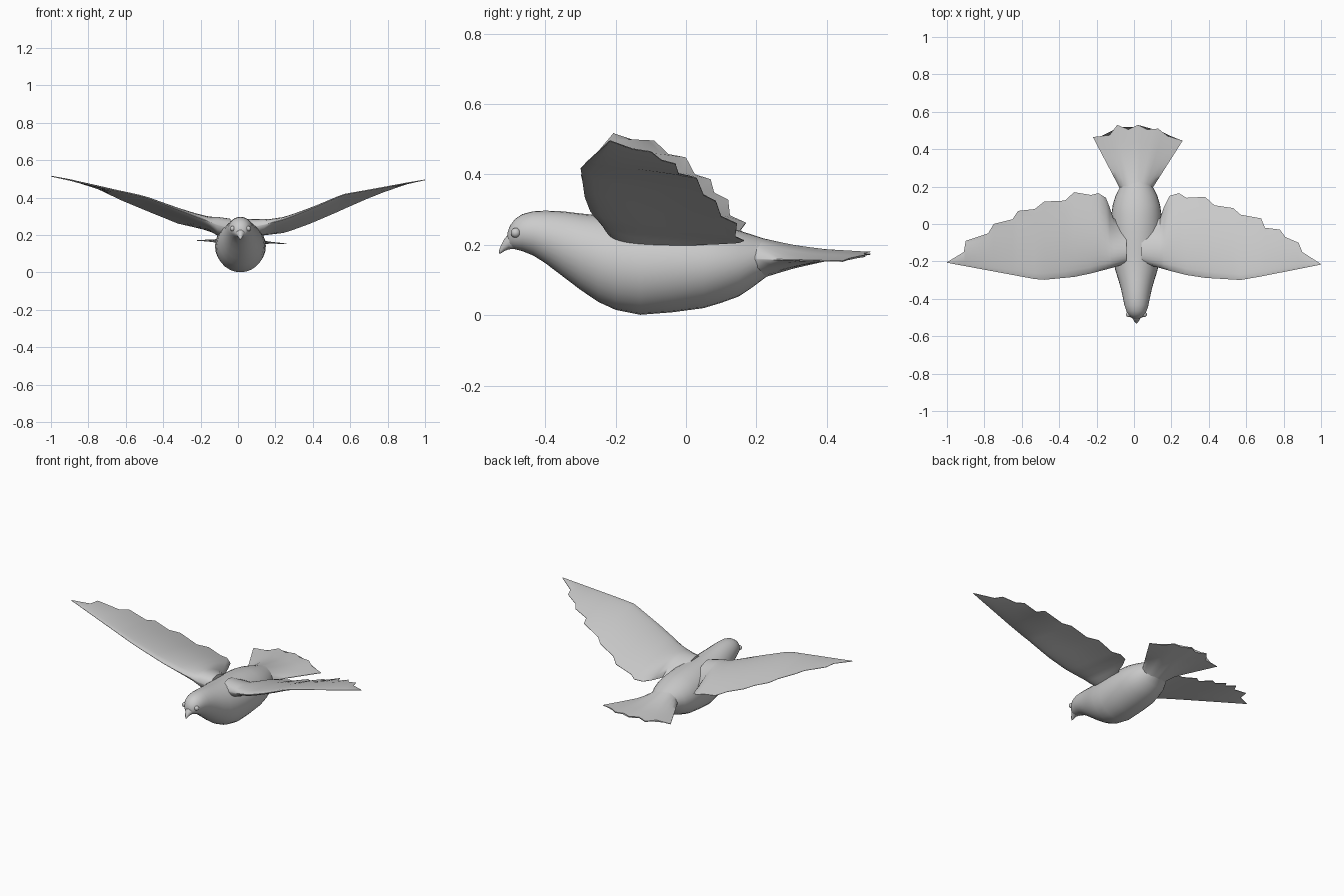
import bpy, bmesh, math
from mathutils import Vector


def interp(table, x):
    if x <= table[0][0]:
        return table[0][1]
    for (x0, v0), (x1, v1) in zip(table, table[1:]):
        if x <= x1:
            return v0 + (v1 - v0) * (x - x0) / (x1 - x0)
    return table[-1][1]


def loft(name, rings, angle=50):
    bm = bmesh.new()
    rows = [[bm.verts.new(p) for p in r] for r in rings]
    n = len(rows[0])
    for a, b in zip(rows, rows[1:]):
        for i in range(n):
            j = (i + 1) % n
            bm.faces.new((a[i], a[j], b[j], b[i]))
    bm.faces.new(rows[0])
    bm.faces.new(rows[-1])
    bmesh.ops.recalc_face_normals(bm, faces=bm.faces)
    me = bpy.data.meshes.new(name)
    bm.to_mesh(me)
    bm.free()
    ob = bpy.data.objects.new(name, me)
    bpy.context.collection.objects.link(ob)
    smooth(ob, angle)
    return ob


def smooth(ob, angle):
    bpy.ops.object.select_all(action='DESELECT')
    ob.select_set(True)
    bpy.context.view_layer.objects.active = ob
    bpy.ops.object.shade_smooth_by_angle(angle=math.radians(angle))


def oval(y, top, bottom, half, cx=0.013, n=28):
    cz, h = (top + bottom) / 2, (top - bottom) / 2
    return [(cx + half * math.cos(2 * math.pi * i / n), y,
             cz + h * math.sin(2 * math.pi * i / n)) for i in range(n)]


# Body and head: (y, top, bottom, half width)
body = [(-0.507, 0.235, 0.205, 0.012), (-0.500, 0.255, 0.193, 0.03),
        (-0.485, 0.274, 0.187, 0.044), (-0.465, 0.287, 0.182, 0.054),
        (-0.435, 0.295, 0.17, 0.064), (-0.40, 0.297, 0.148, 0.071),
        (-0.35, 0.295, 0.11, 0.082), (-0.30, 0.289, 0.072, 0.096),
        (-0.25, 0.284, 0.038, 0.112), (-0.20, 0.28, 0.015, 0.124),
        (-0.13, 0.277, 0.001, 0.132), (-0.04, 0.274, 0.008, 0.136),
        (0.05, 0.265, 0.02, 0.134), (0.10, 0.255, 0.035, 0.127),
        (0.15, 0.241, 0.053, 0.112), (0.19, 0.228, 0.08, 0.092),
        (0.23, 0.215, 0.11, 0.07), (0.29, 0.2, 0.13, 0.04)]
loft("body", [oval(*s) for s in body])

# Hooked beak
beak = [(-0.488, 0.242, 0.188, 0.03), (-0.505, 0.23, 0.187, 0.021),
        (-0.518, 0.214, 0.181, 0.013), (-0.527, 0.195, 0.175, 0.007),
        (-0.531, 0.184, 0.175, 0.002)]
loft("beak", [oval(*s, n=12) for s in beak])

# Eyes
for side, label in ((-1, "left"), (1, "right")):
    bpy.ops.mesh.primitive_uv_sphere_add(segments=16, ring_count=10, radius=0.014,
                                         location=(0.013 + side * 0.042, -0.484, 0.234))
    bpy.context.object.name = label + "_eye"
    smooth(bpy.context.object, 60)

# Fanned tail with a notched end
tip = [(-0.22, 0.465), (-0.13, 0.475), (-0.09, 0.53), (-0.03, 0.505), (0.02, 0.53),
       (0.07, 0.505), (0.13, 0.51), (0.18, 0.47), (0.26, 0.445)]
thick = [(0, 0.07), (0.15, 0.053), (0.35, 0.034), (0.6, 0.017), (1, 0.002)]
rings = []
for k in range(9):
    v = k / 8
    upper, lower = [], []
    for i in range(17):
        s = -1 + i / 8
        t = i / 2
        a, b = tip[int(t)], tip[min(int(t) + 1, 8)]
        end = Vector(a).lerp(Vector(b), t - int(t))
        p = Vector((0.01 + 0.075 * s, 0.17)).lerp(end, v)
        z = 0.16 + 0.016 * v - v * (0.014 * s * s + 0.009 * s)
        h = interp(thick, v) * max(0, 1 - s * s) ** (0.5 + v) + 0.0015
        upper.append((p.x, p.y, z + h))
        lower.append((p.x, p.y, z - h))
    rings.append(upper + lower[::-1])
loft("tail", rings, 40)

# Wings: trailing edge as (x, y), other tables run along the span
wing_thick = [(0.04, 0.11), (0.11, 0.095), (0.16, 0.06), (0.25, 0.042),
              (0.4, 0.028), (0.7, 0.012), (1, 0.002)]


def wing(name, side, trail, lead_y, lead_z, trail_z):
    rings = []
    m = 12
    for x, ty in trail:
        ly, lz, tz = interp(lead_y, x), interp(lead_z, x), interp(trail_z, x)
        t = interp(wing_thick, x)
        upper, lower = [], []
        for i in range(m + 1):
            u = (i / m) ** 1.4
            z = lz + (tz - lz) * u + 0.012 * math.sin(math.pi * u) * (1 - x)
            h = 0.5 * t * math.sqrt(u) * (1 - u) / 0.385 + 0.0012
            y = ly + (ty - ly) * u
            upper.append((side * x, y, z + h))
            lower.append((side * x, y, z - h))
        rings.append(upper + lower[::-1])
    loft(name, rings, 40)


wing("left_wing", -1,
     [(0.04, 0.0), (0.11, 0.03), (0.13, 0.09), (0.15, 0.14), (0.19, 0.165),
      (0.23, 0.155), (0.32, 0.17), (0.37, 0.125), (0.48, 0.12), (0.53, 0.08),
      (0.62, 0.07), (0.65, 0.025), (0.75, 0.0), (0.78, -0.05), (0.90, -0.09),
      (0.91, -0.15), (1.0, -0.204)],
     [(0.04, -0.21), (0.1, -0.23), (0.29, -0.28), (0.5, -0.30), (1, -0.207)],
     [(0.04, 0.235), (0.1, 0.25), (0.29, 0.325), (0.5, 0.405), (1, 0.515)],
     [(0.04, 0.19), (0.12, 0.21), (0.2, 0.235), (0.32, 0.262), (0.5, 0.335),
      (0.62, 0.385), (0.75, 0.447), (0.9, 0.495), (1, 0.515)])

wing("right_wing", 1,
     [(0.04, 0.0), (0.14, 0.03), (0.16, 0.09), (0.19, 0.15), (0.24, 0.165),
      (0.28, 0.14), (0.38, 0.145), (0.43, 0.10), (0.53, 0.085), (0.57, 0.05),
      (0.68, 0.03), (0.70, -0.02), (0.78, -0.03), (0.81, -0.07), (0.88, -0.10),
      (0.90, -0.15), (1.0, -0.214)],
     [(0.04, -0.21), (0.12, -0.23), (0.19, -0.25), (0.33, -0.285), (0.58, -0.30),
      (1, -0.217)],
     [(0.04, 0.235), (0.12, 0.25), (0.25, 0.285), (0.4, 0.345), (0.56, 0.415),
      (1, 0.495)],
     [(0.04, 0.19), (0.14, 0.2), (0.24, 0.212), (0.32, 0.235), (0.5, 0.31),
      (0.62, 0.365), (0.75, 0.42), (0.9, 0.472), (1, 0.495)])
